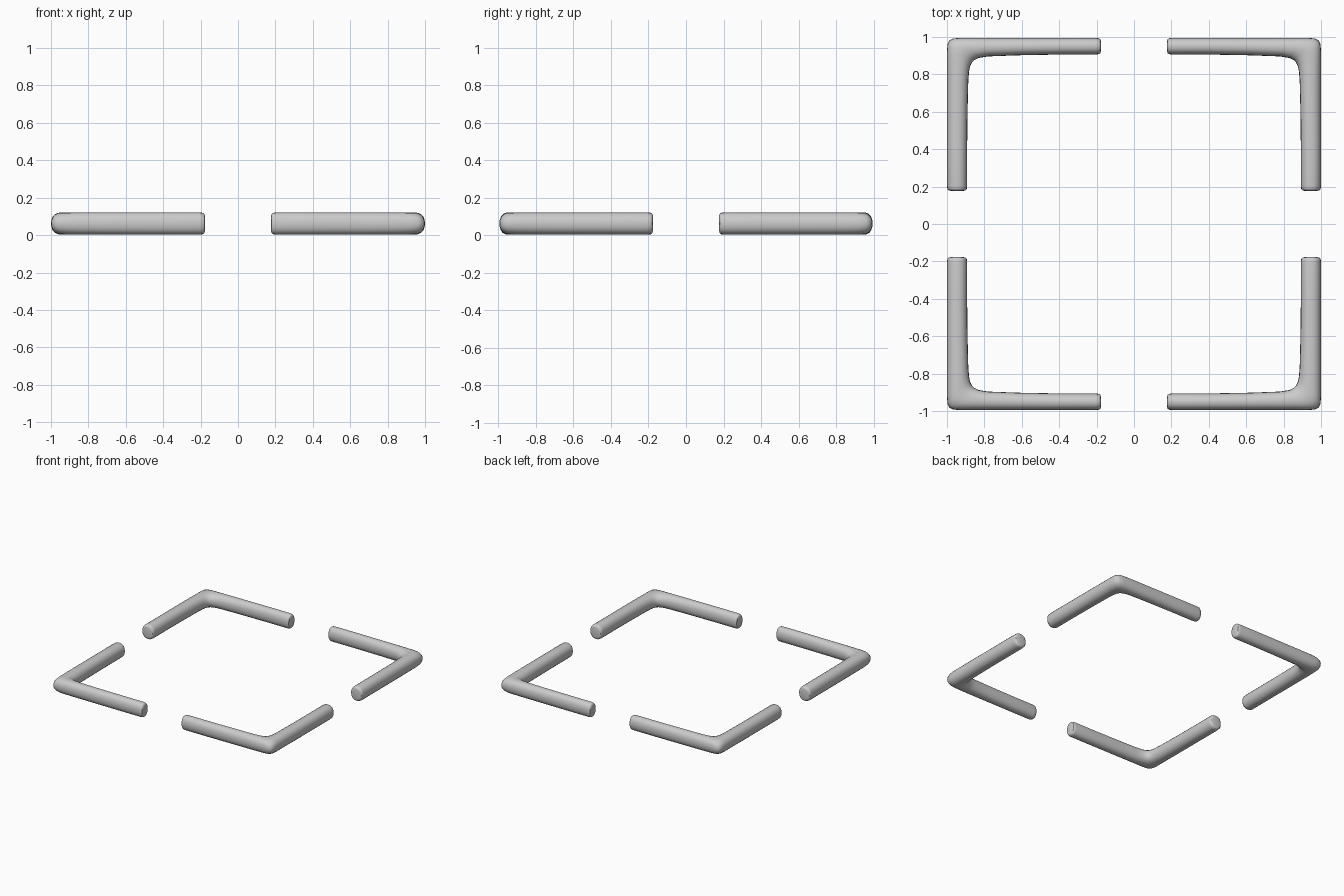
import bpy, bmesh, math
from mathutils import Vector

if "Cube" in bpy.data.objects:
    bpy.data.objects.remove(bpy.data.objects["Cube"])

SIDES = 20
HEIGHT = 0.118
MID_Z = 0.062

# Stations along one L-shaped bar: (outer edge point, inner edge point, height scale)
STATIONS = [
    ((0.177, 0.978), (0.177, 0.924), 0.70),
    ((0.180, 0.988), (0.180, 0.913), 0.87),
    ((0.188, 0.993), (0.188, 0.908), 0.97),
    ((0.205, 0.995), (0.205, 0.906), 1),
    ((0.400, 0.995), (0.400, 0.906), 1),
    ((0.640, 0.995), (0.620, 0.902), 1),
    ((0.850, 0.995), (0.780, 0.896), 1),
    ((0.930, 0.995), (0.830, 0.888), 1),
    ((0.966, 0.992), (0.855, 0.876), 1),
    ((0.987, 0.982), (0.867, 0.863), 1),
    ((0.997, 0.962), (0.876, 0.845), 1),
    ((1.000, 0.925), (0.882, 0.815), 1),
    ((1.000, 0.850), (0.886, 0.760), 1),
    ((1.000, 0.620), (0.890, 0.600), 1),
    ((1.000, 0.400), (0.892, 0.400), 1),
    ((1.000, 0.205), (0.892, 0.205), 1),
    ((0.998, 0.188), (0.894, 0.188), 0.97),
    ((0.992, 0.180), (0.900, 0.180), 0.87),
    ((0.979, 0.177), (0.913, 0.177), 0.70),
]


def rounded(value):
    # Slightly squared ellipse
    return math.copysign(abs(value) ** (2 / 2.25), value)


def corner_bar(name, sx, sy):
    bm = bmesh.new()
    rings = []
    for outer, inner, scale in STATIONS:
        o, i = Vector(outer), Vector(inner)
        mid, half = (o + i) / 2, (o - i) / 2
        ring = []
        for k in range(SIDES):
            a = math.tau * k / SIDES
            p = mid + half * rounded(math.cos(a))
            z = MID_Z + HEIGHT / 2 * scale * rounded(math.sin(a))
            ring.append(bm.verts.new((p.x * sx, p.y * sy, z)))
        rings.append(ring)
    for r, s in zip(rings, rings[1:]):
        for k in range(SIDES):
            n = (k + 1) % SIDES
            bm.faces.new((r[k], r[n], s[n], s[k]))
    # Flat end caps
    bm.faces.new(rings[0])
    bm.faces.new(rings[-1])
    bmesh.ops.recalc_face_normals(bm, faces=bm.faces)
    mesh = bpy.data.meshes.new(name)
    bm.to_mesh(mesh)
    bm.free()
    obj = bpy.data.objects.new(name, mesh)
    bpy.context.collection.objects.link(obj)
    bpy.ops.object.select_all(action='DESELECT')
    obj.select_set(True)
    bpy.context.view_layer.objects.active = obj
    bpy.ops.object.shade_smooth_by_angle(angle=math.radians(40))


# Four mirrored corner bars
for name, sx, sy in (("back_right_corner_bar", 1, 1), ("back_left_corner_bar", -1, 1),
                     ("front_right_corner_bar", 1, -1), ("front_left_corner_bar", -1, -1)):
    corner_bar(name, sx, sy)
